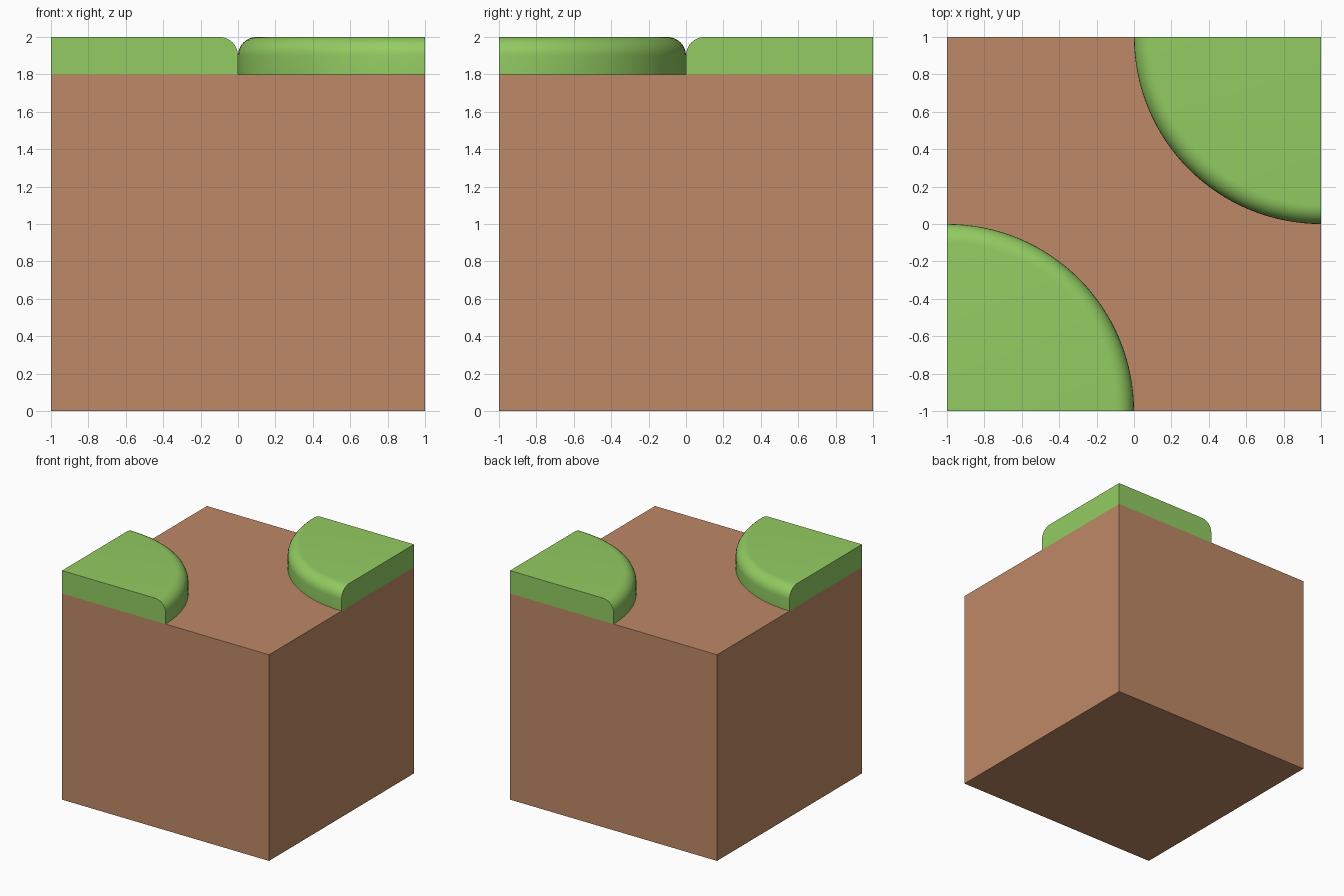
import bpy, bmesh, math
from mathutils import Matrix, Vector

if "Cube" in bpy.data.objects:
    bpy.data.objects.remove(bpy.data.objects["Cube"])


def srgb(r, g, b):
    lin = lambda c: c / 12.92 if c <= 0.04045 else ((c + 0.055) / 1.055) ** 2.4
    return (lin(r / 255), lin(g / 255), lin(b / 255), 1)


def material(name, colour):
    m = bpy.data.materials.new(name)
    m.diffuse_color = colour
    m.use_nodes = True
    m.node_tree.nodes["Principled BSDF"].inputs["Base Color"].default_value = m.diffuse_color
    return m


def make_object(name, bm, mat):
    bmesh.ops.recalc_face_normals(bm, faces=bm.faces)
    mesh = bpy.data.meshes.new(name)
    bm.to_mesh(mesh)
    bm.free()
    mesh.materials.append(mat)
    ob = bpy.data.objects.new(name, mesh)
    bpy.context.collection.objects.link(ob)
    return ob


dirt = material("dirt brown", srgb(190, 137, 102))
grass = material("grass green", srgb(147, 204, 98))

# Dirt block
bm = bmesh.new()
bmesh.ops.create_cube(bm, size=1, matrix=Matrix.Translation((0, 0, 0.9)) @ Matrix.Diagonal((2, 2, 1.8, 1)))
make_object("dirt_block", bm, dirt)


# Quarter disc of grass with a rounded top rim, centred on a block corner
def grass_corner(name, turn):
    rim = 0.1
    profile = [(0, 1.8), (1, 1.8)]
    for i in range(9):
        a = math.pi / 2 * i / 8
        profile.append((1 - rim + rim * math.cos(a), 2 - rim + rim * math.sin(a)))
    profile.append((0, 2))
    bm = bmesh.new()
    steps = 32
    rings = []
    for s in range(steps + 1):
        a = math.pi / 2 * s / steps
        rings.append([bm.verts.new((-1 + r * math.cos(a), -1 + r * math.sin(a), z)) for r, z in profile])
    for a, b in zip(rings, rings[1:]):
        for i in range(len(profile) - 1):
            bm.faces.new((a[i], a[i + 1], b[i + 1], b[i]))
    # Flat cut ends flush with the block sides
    bm.faces.new(rings[0])
    bm.faces.new(rings[-1])
    bmesh.ops.remove_doubles(bm, verts=bm.verts, dist=1e-5)
    bmesh.ops.rotate(bm, verts=bm.verts, cent=Vector(), matrix=Matrix.Rotation(turn, 3, 'Z'))
    ob = make_object(name, bm, grass)
    bpy.ops.object.select_all(action='DESELECT')
    ob.select_set(True)
    bpy.context.view_layer.objects.active = ob
    bpy.ops.object.shade_smooth_by_angle(angle=math.radians(40))


grass_corner("grass_front_left", 0)
grass_corner("grass_back_right", math.pi)
